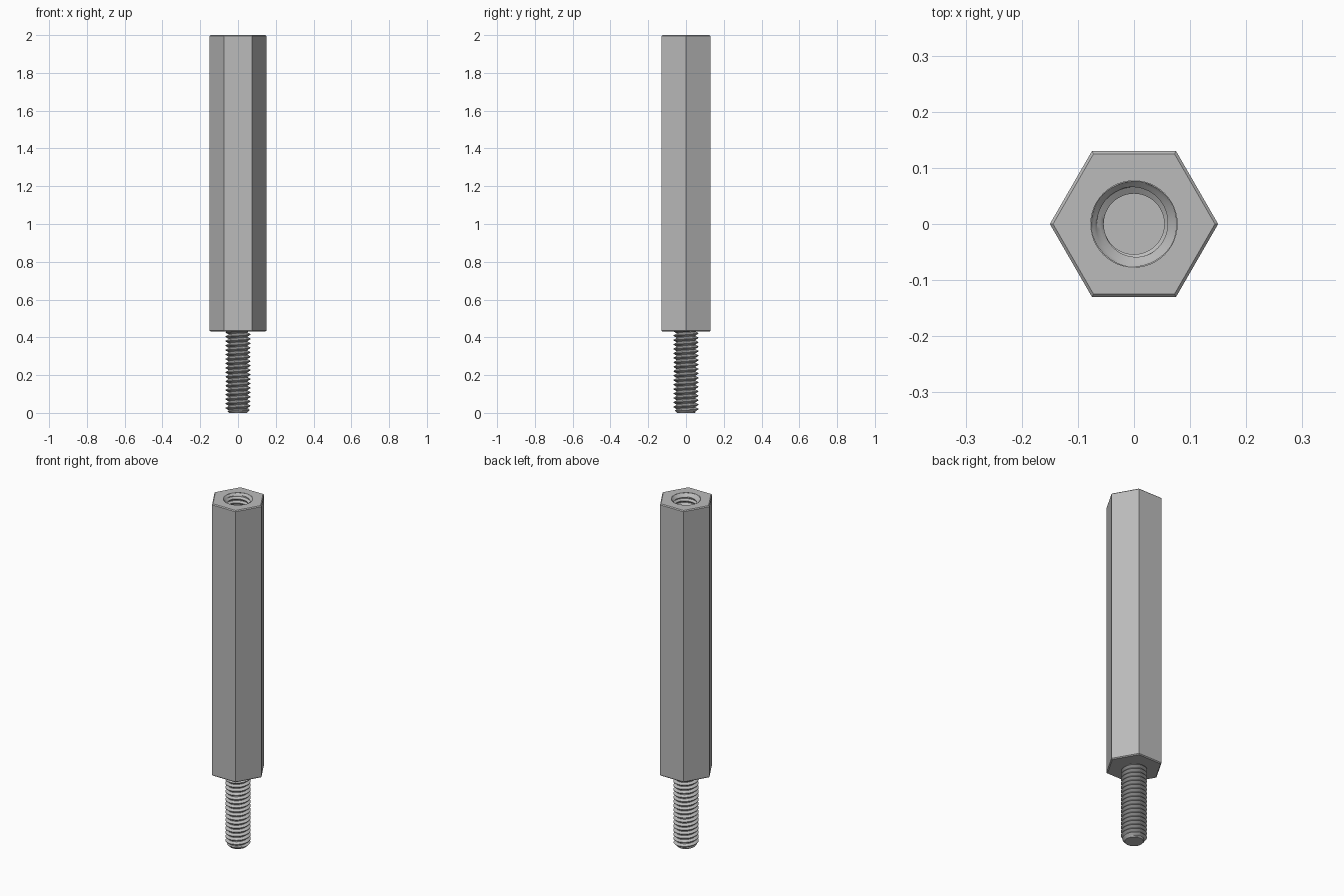
import bpy, bmesh, math

cube = bpy.data.objects.get("Cube")
if cube:
    bpy.data.objects.remove(cube, do_unlink=True)

steel = bpy.data.materials.new("grey steel")
steel.use_nodes = True
GREY = (0.5, 0.5, 0.5, 1)
steel.diffuse_color = GREY
steel.node_tree.nodes["Principled BSDF"].inputs["Base Color"].default_value = GREY

SEG, PITCH = 48, 0.0236
BASE, TOP = 0.43, 2.0
HEX_R, CHAMFER = 0.15, 0.005
MOUTH = 0.077


def finish(bm, name):
    mesh = bpy.data.meshes.new(name)
    bm.to_mesh(mesh)
    bm.free()
    obj = bpy.data.objects.new(name, mesh)
    bpy.context.collection.objects.link(obj)
    mesh.materials.append(steel)
    bpy.ops.object.select_all(action="DESELECT")
    obj.select_set(True)
    bpy.context.view_layer.objects.active = obj
    bpy.ops.object.shade_smooth_by_angle(angle=math.radians(30))


def thread(name, z0, z1, root, crest, limit, inward):
    """Right-handed helical surface, trimmed flat at z0 and z1, closed at z0."""
    bm = bmesh.new()
    # fraction of the pitch, fraction of the thread height
    profile = [(0, 0), (0.14, 0), (0.34, 0.5), (0.54, 1), (0.66, 1), (0.83, 0.5)]
    turns = math.ceil((z1 - z0) / PITCH) + 3
    rows = []
    for turn in range(turns):
        for t, h in profile:
            row = []
            for i in range(SEG + 1):
                a = math.tau * i / SEG
                z = z0 + PITCH * (turn - 2 + t + i / SEG)
                r = limit(root + (crest - root) * h, z)
                row.append(bm.verts.new((r * math.cos(a), r * math.sin(a), z)))
            rows.append(row)
    for low, high in zip(rows, rows[1:]):
        for i in range(SEG):
            quad = [low[i], low[i + 1], high[i + 1], high[i]]
            bm.faces.new(quad[::-1] if inward else quad)
    bmesh.ops.remove_doubles(bm, verts=bm.verts, dist=1e-5)
    for z, up in ((z0, -1), (z1, 1)):
        bmesh.ops.bisect_plane(bm, geom=bm.verts[:] + bm.edges[:] + bm.faces[:],
                               plane_co=(0, 0, z), plane_no=(0, 0, up), clear_outer=True)
    # flat end
    rim = [e for e in bm.edges if e.is_boundary
           and all(abs(v.co.z - z0) < 1e-5 for v in e.verts)]
    cap = bmesh.ops.contextual_create(bm, geom=rim)["faces"]
    for f in cap:
        f.normal_update()
        if (f.normal.z > 0) != inward:
            f.normal_flip()
    finish(bm, name)


def ring(bm, sides, r, z):
    return [bm.verts.new((r * math.cos(math.tau * i / sides),
                          r * math.sin(math.tau * i / sides), z)) for i in range(sides)]


# Hexagonal body with chamfered ends and an open mouth in the top face
bm = bmesh.new()
inset = HEX_R - CHAMFER / math.cos(math.pi / 6)
loops = [ring(bm, 6, r, z) for r, z in ((inset, BASE), (HEX_R, BASE + CHAMFER),
                                        (HEX_R, TOP - CHAMFER), (inset, TOP))]
for low, high in zip(loops, loops[1:]):
    for i in range(6):
        j = (i + 1) % 6
        bm.faces.new((low[i], low[j], high[j], high[i]))
bm.faces.new(loops[0][::-1])
mouth = ring(bm, SEG, MOUTH, TOP)
for i in range(SEG):
    bm.edges.new((mouth[i], mouth[(i + 1) % SEG]))
top_edges = [e for e in bm.edges if all(abs(v.co.z - TOP) < 1e-5 for v in e.verts)]
bmesh.ops.triangle_fill(bm, edges=top_edges, use_beauty=True, normal=(0, 0, 1))
finish(bm, "hex_body")

# Threaded stud with a tapered tip
thread("threaded_stud", 0.0, BASE, 0.051, 0.066,
       lambda r, z: min(r, 0.047 + max(z, 0)), False)

# Blind threaded hole with a countersunk mouth
thread("threaded_hole", TOP - 0.45, TOP, 0.066, 0.054,
       lambda r, z: max(r, MOUTH - max(TOP - z, 0)), True)
